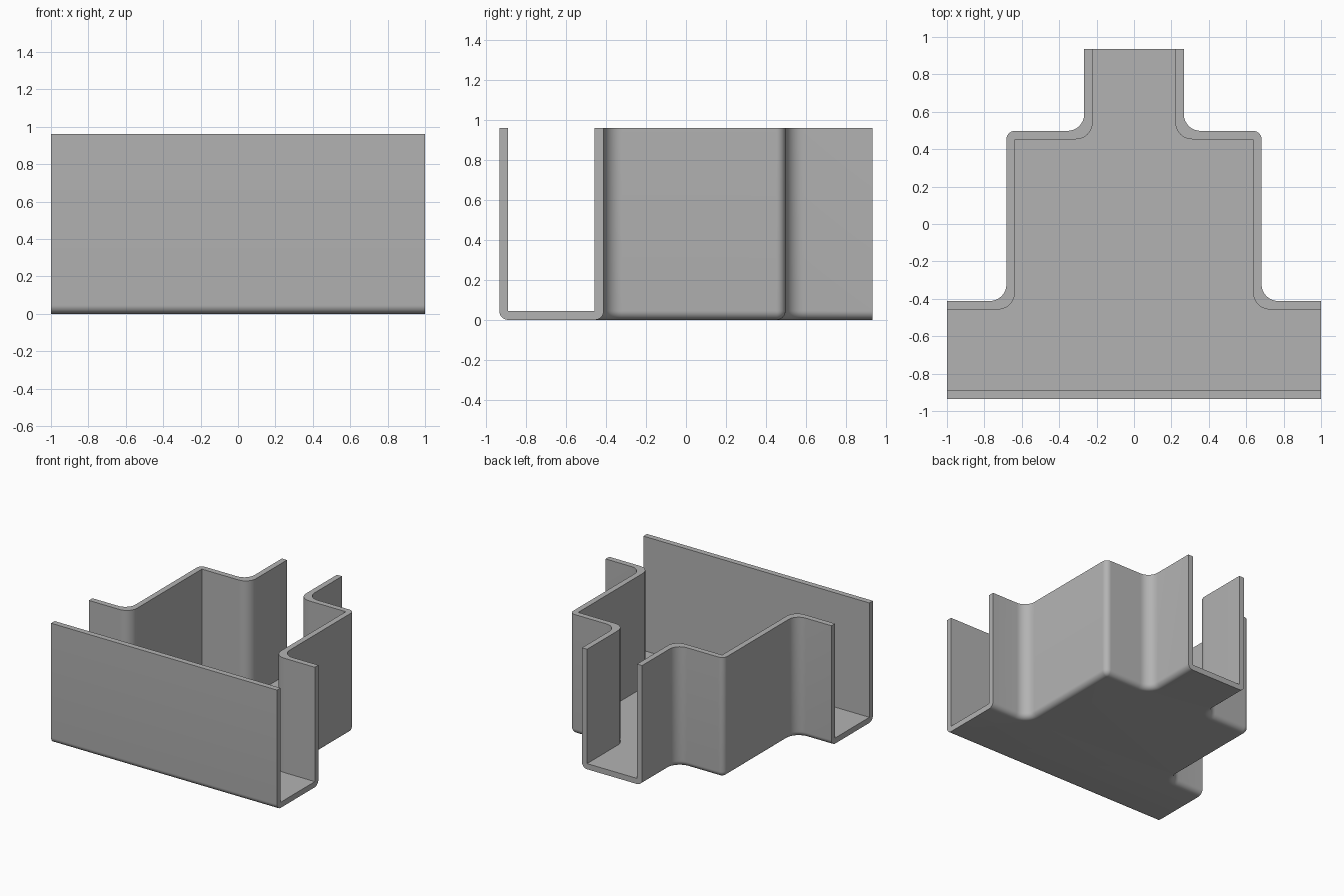
import bpy, bmesh, math
from mathutils import Vector

if "Cube" in bpy.data.objects:
    bpy.data.objects.remove(bpy.data.objects["Cube"], do_unlink=True)

HEIGHT, WALL, EDGE = 0.96, 0.045, 0.045
FRONT, BACK = -0.935, 0.935
SEG = 10


def fillet(prev, corner, nxt, r):
    """Arc points rounding a right-angled corner."""
    a, b = (prev - corner).normalized(), (nxt - corner).normalized()
    centre = corner + (a + b) * r
    steps = [math.pi / 2 * i / SEG for i in range(SEG + 1)]
    return [centre - b * r * math.cos(t) - a * r * math.sin(t) for t in steps]


def wall_paths(d, concave, convex):
    """Plan lines of the right, left and front walls, moved inward by d."""
    c = [Vector(p) for p in ((1, -0.412 - d), (0.682 - d, -0.412 - d),
                             (0.682 - d, 0.498 - d), (0.266 - d, 0.498 - d),
                             (0.266 - d, BACK))]
    side = [c[0]]
    for i, r in enumerate((concave, convex, concave), 1):
        side += fillet(c[i - 1], c[i], c[i + 1], r)
    side.append(c[4])
    mirrored = [Vector((-p.x, p.y)) for p in reversed(side)]
    front = [Vector((-1, FRONT + d)), Vector((1, FRONT + d))]
    return [side, mirrored, front]


bm = bmesh.new()


def ring(paths, z):
    return [[bm.verts.new((p.x, p.y, z)) for p in path] for path in paths]


def skin(rings):
    for low, high in zip(rings, rings[1:]):
        for a, b in zip(low, high):
            for i in range(len(a) - 1):
                bm.faces.new((a[i], a[i + 1], b[i + 1], b[i]))


# Outer walls with a rounded lower edge
outer = []
for k in range(9):
    t = math.pi / 2 * k / 8
    d = EDGE * (1 - math.sin(t))
    outer.append(ring(wall_paths(d, 0.09 + d, EDGE - d), EDGE * (1 - math.cos(t))))
outer.append(ring(wall_paths(0, 0.09, EDGE), HEIGHT))
skin(outer)

# Inner walls with sharp outside corners
inner_plan = wall_paths(WALL, 0.09, 0)
inner = [ring(inner_plan, WALL), ring(inner_plan, HEIGHT)]
skin(inner)

# Underside and inside floor
bm.faces.new(sum(outer[0], []))
bm.faces.new(sum(inner[0], []))

# Top rims, then the U-shaped faces at the three open ends
for o, i in zip(outer[-1], inner[-1]):
    bm.faces.new(o + i[::-1])
for a in range(3):
    b = (a + 1) % 3
    bm.faces.new([r[a][-1] for r in outer] + [r[a][-1] for r in reversed(inner)]
                 + [r[b][0] for r in inner] + [r[b][0] for r in reversed(outer)])

bmesh.ops.remove_doubles(bm, verts=bm.verts, dist=0.0002)
bmesh.ops.recalc_face_normals(bm, faces=bm.faces)
mesh = bpy.data.meshes.new("trunking_tee")
bm.to_mesh(mesh)
bm.free()

grey = bpy.data.materials.new("plain_grey")
grey.use_nodes = True
grey.diffuse_color = (0.45, 0.45, 0.45, 1)
grey.node_tree.nodes["Principled BSDF"].inputs["Base Color"].default_value = (0.45, 0.45, 0.45, 1)
mesh.materials.append(grey)

tee = bpy.data.objects.new("trunking_tee", mesh)
bpy.context.collection.objects.link(tee)
bpy.ops.object.select_all(action="DESELECT")
tee.select_set(True)
bpy.context.view_layer.objects.active = tee
bpy.ops.object.shade_smooth_by_angle(angle=math.radians(30))
